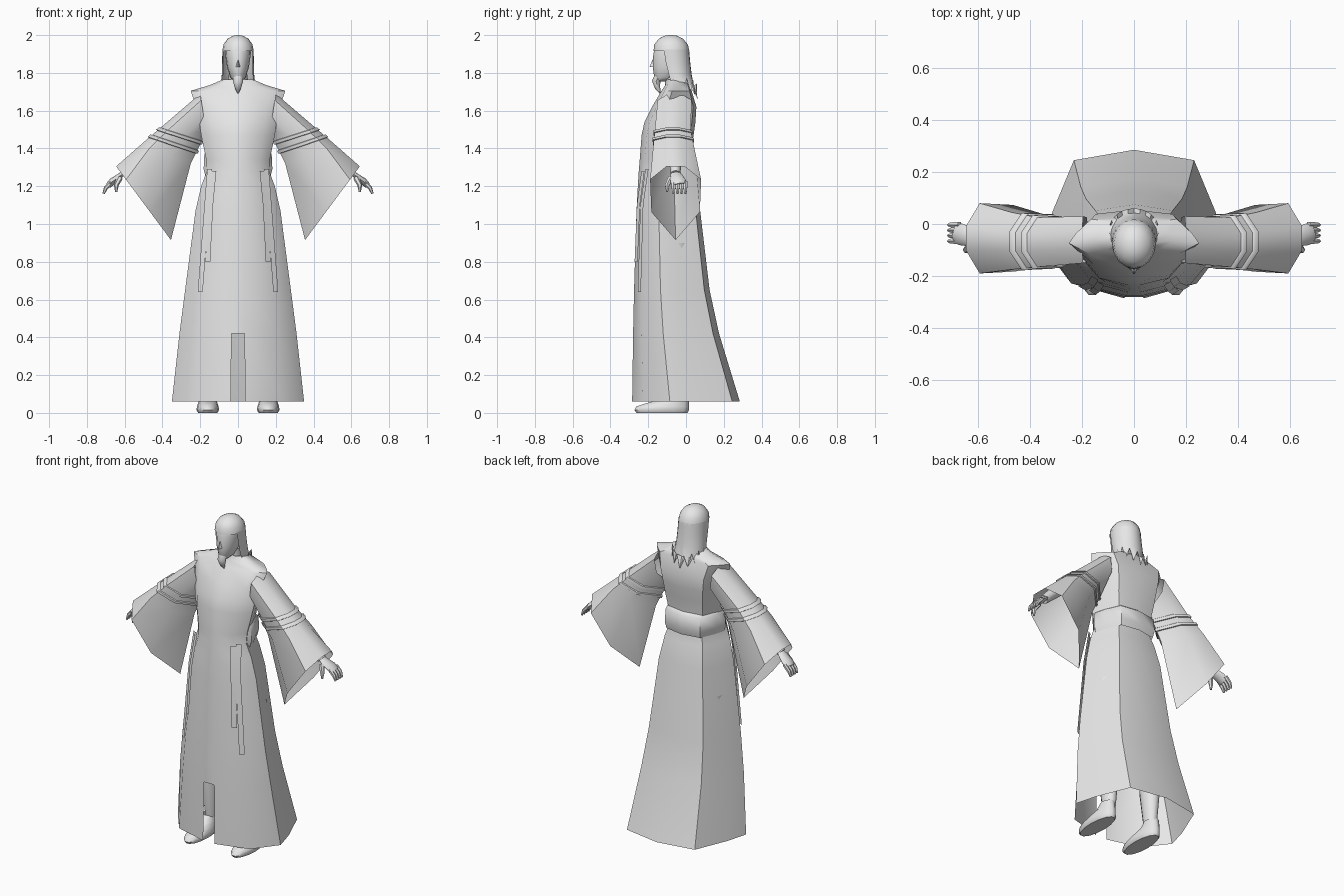
import bpy, bmesh, math
from mathutils import Vector

if "Cube" in bpy.data.objects:
    bpy.data.objects.remove(bpy.data.objects["Cube"])

grey = bpy.data.materials.new("plain_grey")
grey.use_nodes = True
grey.diffuse_color = (0.8, 0.8, 0.8, 1)
grey.node_tree.nodes["Principled BSDF"].inputs["Base Color"].default_value = (0.8, 0.8, 0.8, 1)


def skin(name, rings, closed=True, caps=(False, False), skip=None, angle=50):
    """Join rings of points into one smooth-shaded surface."""
    bm = bmesh.new()
    rows = [[bm.verts.new(p) for p in ring] for ring in rings]
    n = len(rows[0])
    for r in range(len(rows) - 1):
        for i in range(n if closed else n - 1):
            if skip and skip(r, i):
                continue
            j = (i + 1) % n
            bm.faces.new((rows[r][i], rows[r][j], rows[r + 1][j], rows[r + 1][i]))
    for cap, row in zip(caps, (rows[0], rows[-1])):
        if cap:
            bm.faces.new(row)
    bmesh.ops.recalc_face_normals(bm, faces=bm.faces)
    mesh = bpy.data.meshes.new(name)
    bm.to_mesh(mesh)
    bm.free()
    ob = bpy.data.objects.new(name, mesh)
    bpy.context.collection.objects.link(ob)
    mesh.materials.append(grey)
    bpy.ops.object.select_all(action='DESELECT')
    ob.select_set(True)
    bpy.context.view_layer.objects.active = ob
    bpy.ops.object.shade_smooth_by_angle(angle=math.radians(angle))
    return ob


def circle(n, start=0, sweep=360):
    steps = n if sweep == 360 else n - 1
    angles = [math.radians(start + sweep * i / steps) for i in range(n)]
    return [(math.cos(a), math.sin(a)) for a in angles]


def levels(shape, rows, cx=0):
    """Horizontal rings; each row is height, half width, front y, back y."""
    return [[(cx + u * w, (f + b) / 2 + v * (b - f) / 2, z) for u, v in shape]
            for z, w, f, b in rows]


def tube(name, path, radii, squash=1, n=8):
    pts = [Vector(p) for p in path]
    rings = []
    for i, p in enumerate(pts):
        d = (pts[min(i + 1, len(pts) - 1)] - pts[max(i - 1, 0)]).normalized()
        side = d.cross(Vector((0, 1, 0))).normalized()
        up = side.cross(d)
        rings.append([p + side * c * radii[i] * squash + up * s * radii[i] for c, s in circle(n)])
    return skin(name, rings, caps=(True, True))


def flip(points, s):
    return [(s * x, y, z) for x, y, z in points]


# Long robe, with a slit at the front hem
half = [(0, 1), (.66, .86), (.9, .15), (1, -.3), (.69, -.8), (.11, -1)]
outline = half + [(-u, v) for u, v in reversed(half[1:])]
robe_rows = [(.06, .35, -.285, .285), (.42, .31, -.28, .175), (.65, .28, -.275, .125),
             (1.07, .225, -.262, .075), (1.2, .195, -.255, .045), (1.28, .165, -.25, .02),
             (1.34, .168, -.245, .02), (1.47, .195, -.235, .04), (1.54, .205, -.22, .05),
             (1.62, .222, -.18, .055), (1.705, .25, -.13, .03), (1.735, .15, -.11, .02),
             (1.765, .08, -.105, 0)]
skin("robe", levels(outline, robe_rows), skip=lambda r, i: r == 0 and i == 5)

# Belt around the sides and back
belt_shape = [(-u, v) for u, v in reversed(half[1:5])] + half[:5]
belt_rows = [(1.25, .172, -.225, .045), (1.29, .182, -.225, .055),
             (1.37, .178, -.225, .05), (1.385, .165, -.22, .03)]
skin("belt", levels(belt_shape, belt_rows), closed=False)

# Neck, head, nose and beard
skin("neck", levels(circle(12), [(1.7, .06, -.11, 0), (1.8, .048, -.11, -.01)]))
head_rows = [(1.755, .018, -.155, -.11), (1.775, .04, -.168, -.04), (1.83, .058, -.176, 0),
             (1.9, .068, -.173, .005), (1.95, .066, -.16, .005), (1.98, .045, -.14, -.02)]
skin("head", levels(circle(16), head_rows), caps=(True, True))
skin("nose", [[(-.014, -.168, 1.83), (.014, -.168, 1.83), (0, -.168, 1.88)],
              [(-.003, -.193, 1.832), (.003, -.193, 1.832), (0, -.178, 1.87)]], caps=(True, True))
tube("beard", [(0, -.145, 1.79), (0, -.158, 1.755), (0, -.15, 1.72), (0, -.135, 1.69)],
     [.02, .022, .014, .002], squash=1.2)

# Hair: crown cap, and a curtain falling to ragged tips
cap_rows = [(1.915, .083, -.172, .018), (1.95, .077, -.168, .01),
            (1.98, .056, -.145, -.015), (1.996, .028, -.115, -.045), (2, .008, -.09, -.07)]
skin("hair_crown", levels(circle(16), cap_rows), caps=(False, True))
curtain_rows = [(1.925, .083, -.172, .016), (1.86, .084, -.16, .022), (1.79, .086, -.14, .03),
                (1.73, .093, -.12, .042), (1.68, .095, -.1, .06)]
curtain = levels(circle(17, -25, 230), curtain_rows)
curtain[-1] = [(x, y, z + (.055 if i % 2 else -.02) + abs(x) * .4)
               for i, (x, y, z) in enumerate(curtain[-1])]
skin("hair_curtain", curtain, closed=False)

# Sleeve cross-section: fraction from upper to lower edge, and depth
sleeve_shape = [(0, -.35), (0, .35), (.18, 1), (.62, .95), (1, 0), (.62, -.95), (.18, -1)]


def sleeve_ring(s, tx, tz, bx, bz, f, b, grow=0):
    ring = []
    for t, w in sleeve_shape:
        t = t + (t - .5) * grow
        ring.append((s * (tx + (bx - tx) * t), (f + b) / 2 + w * (1 + grow) * (b - f) / 2,
                     tz + (bz - tz) * t))
    return ring


def sleeve_at(k):
    """Blend the sleeve sections at a fractional position."""
    i = min(int(k), len(sections) - 2)
    return [a + (c - a) * (k - i) for a, c in zip(sections[i], sections[i + 1])]


sections = [(.2, 1.69, .17, 1.5, -.15, .03), (.41, 1.51, .19, 1.44, -.165, .025),
            (.52, 1.415, .25, 1.32, -.175, .045), (.645, 1.305, .355, .915, -.19, .08)]

for s, side in ((1, "left"), (-1, "right")):
    # Wide sleeve and its two tied bands
    skin(side + "_sleeve", [sleeve_ring(s, *sec) for sec in sections])
    for n, k in enumerate((1.0, 1.4)):
        skin(f"{side}_sleeve_band_{n + 1}",
             [sleeve_ring(s, *sleeve_at(k + d), grow=g)
              for d, g in ((0, .01), (.02, .07), (.14, .07), (.16, .01))])

    # Arm, palm, fingers and thumb
    tube(side + "_arm", flip([(.3, -.06, 1.54), (.46, -.06, 1.41), (.61, -.055, 1.265)], s),
         [.045, .04, .026])
    tube(side + "_palm", flip([(.6, -.055, 1.275), (.63, -.05, 1.25), (.665, -.04, 1.225),
                               (.685, -.035, 1.205)], s), [.024, .036, .042, .036], squash=.45)
    for n in range(4):
        y = -.066 + n * .021
        tube(f"{side}_finger_{n + 1}",
             flip([(.67, y, 1.222), (.7, y, 1.19), (.712, y, 1.16)], s), [.012, .011, .006], n=6)
    tube(side + "_thumb", flip([(.625, -.08, 1.245), (.645, -.1, 1.205), (.645, -.1, 1.17)], s),
         [.016, .013, .006], n=6)

    # Hanging sash tails
    for n, path in enumerate(([(.15, -.205, 1.29), (.165, -.232, 1.1), (.2, -.245, .64)],
                              [(.128, -.226, 1.28), (.145, -.25, 1.1), (.16, -.262, .8)])):
        skin(f"{side}_sash_tail_{n + 1}",
             [flip([(x - .013, y - .01, z), (x + .013, y + .006, z)], s) for x, y, z in path],
             closed=False)

    # Shoe and leg
    shoe_rows = [(0, .05, -.265, .012), (.015, .06, -.277, .02), (.035, .057, -.265, .02),
                 (.055, .05, -.2, .018), (.075, .042, -.13, .015), (.11, .036, -.09, .01)]
    skin(side + "_shoe", levels(circle(14), shoe_rows, s * .16), caps=(True, False))
    leg_rows = [(.1, .034, -.085, .008), (.3, .052, -.11, .025), (.5, .05, -.11, .01),
                (.9, .07, -.15, .02)]
    skin(side + "_leg", levels(circle(12), leg_rows, s * .15))
